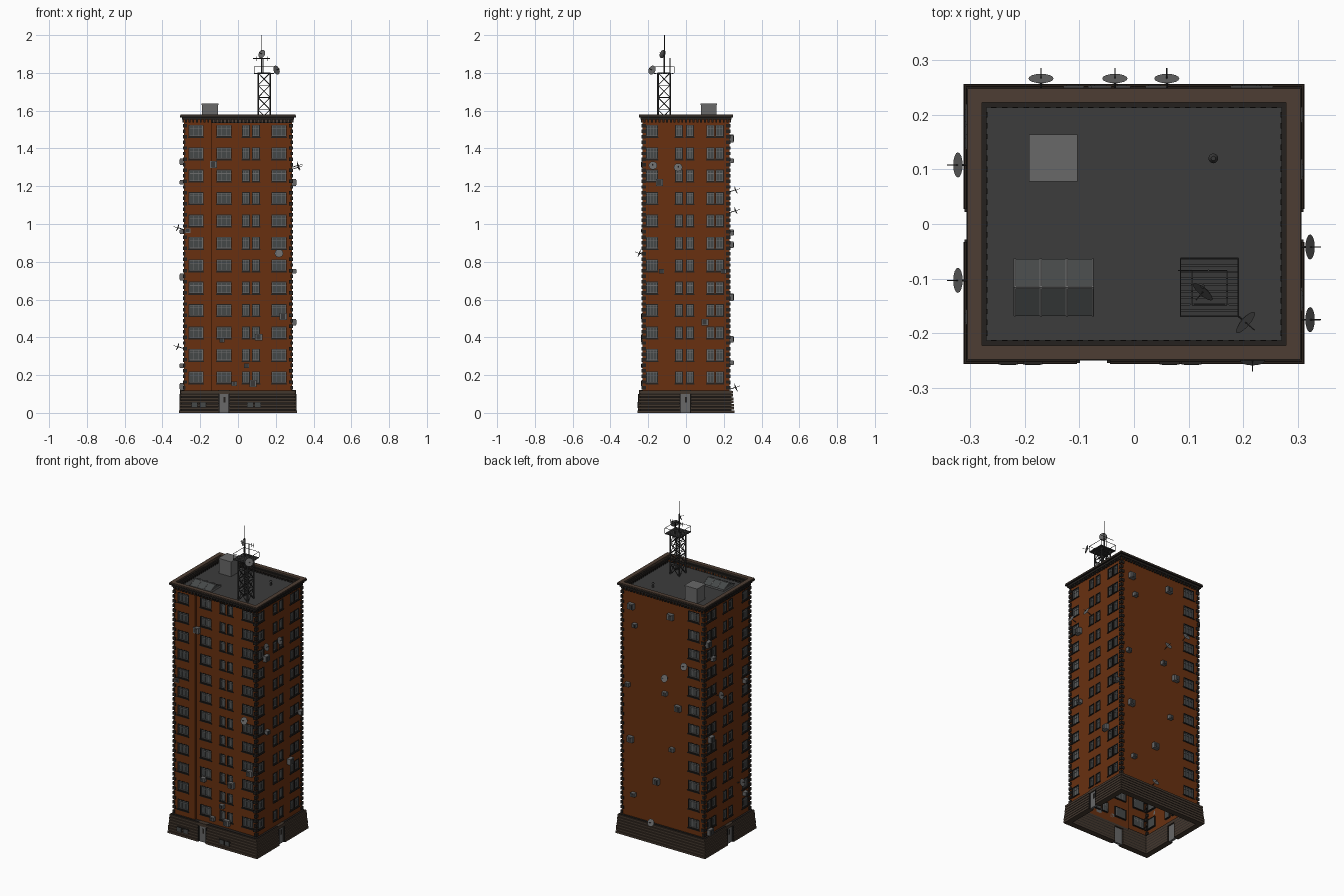
import bpy, bmesh, math
from mathutils import Vector, Matrix

cube = bpy.data.objects.get("Cube")
if cube:
    bpy.data.objects.remove(cube)


def material(name, r, g, b):
    m = bpy.data.materials.new(name)
    m.use_nodes = True
    m.diffuse_color = (r, g, b, 1)
    m.node_tree.nodes["Principled BSDF"].inputs["Base Color"].default_value = (r, g, b, 1)
    return m


BRICK = material("brick", .14, .03, .005)
STONE = material("base_stone", .055, .038, .027)
COPING = material("coping_brown", .075, .048, .033)
DARK = material("dark_trim", .018, .015, .013)
ROOF = material("roof_felt", .045, .045, .045)
GLASS = material("window_glass", .06, .065, .065)
FRAME = material("window_frame", .15, .15, .15)
GREY = material("grey_metal", .14, .14, .14)
STEEL = material("dark_steel", .04, .04, .04)

Z = Vector((0, 0, 1))
# Each side: direction along the wall, outward direction, half length, half depth
SIDES = {"front": (Vector((1, 0, 0)), Vector((0, -1, 0))),
         "back": (Vector((1, 0, 0)), Vector((0, 1, 0))),
         "left": (Vector((0, 1, 0)), Vector((1, 0, 0))),
         "right": (Vector((0, 1, 0)), Vector((-1, 0, 0)))}
WX, WY = .286, .23
HALF = {"front": (WX, WY), "back": (WX, WY), "left": (WY, WX), "right": (WY, WX)}


class Part:
    """Collects simple solids into one mesh object."""

    def __init__(self, name, *mats):
        self.name, self.mats, self.bm = name, mats, bmesh.new()

    def paint(self, verts, mat):
        for f in {f for v in verts for f in v.link_faces}:
            f.material_index = self.mats.index(mat)

    def box(self, lo, hi, mat=None):
        lo, hi = Vector(lo), Vector(hi)
        m = Matrix.Translation((lo + hi) / 2) @ Matrix.Diagonal((*(abs(c) for c in hi - lo), 1))
        self.paint(bmesh.ops.create_cube(self.bm, size=1, matrix=m)["verts"], mat or self.mats[0])

    def side_box(self, side, u0, u1, d0, d1, z0, z1, mat=None):
        U, N = SIDES[side]
        self.box(U * u0 + N * d0 + Z * z0, U * u1 + N * d1 + Z * z1, mat)

    def quad(self, pts, mat, facing):
        f = self.bm.faces.new([self.bm.verts.new(p) for p in pts])
        f.normal_update()
        if f.normal.dot(facing) < 0:
            f.normal_flip()
        f.material_index = self.mats.index(mat)

    def side_quad(self, side, u0, u1, d, z0, z1, mat):
        U, N = SIDES[side]
        self.quad([U * u + N * d + Z * z for u, z in ((u0, z0), (u1, z0), (u1, z1), (u0, z1))], mat, N)

    def ring(self, ox, oy, ix, iy, z0, z1, mat=None):
        for s in (-1, 1):
            self.box((-ox, s * iy, z0), (ox, s * oy, z1), mat)
            self.box((s * ix, -iy, z0), (s * ox, iy, z1), mat)

    def cone(self, a, b, r1, r2, mat=None, n=6):
        a, b = Vector(a), Vector(b)
        m = Matrix.Translation((a + b) / 2) @ (b - a).to_track_quat("Z", "Y").to_matrix().to_4x4()
        v = bmesh.ops.create_cone(self.bm, cap_ends=True, segments=n, radius1=r1, radius2=r2,
                                  depth=(b - a).length, matrix=m)["verts"]
        self.paint(v, mat or self.mats[0])

    def rod(self, a, b, r=.002, mat=None):
        self.cone(a, b, r, r, mat)

    def dish(self, c, aim, r=.023):
        c, aim = Vector(c), Vector(aim).normalized()
        self.cone(c - aim * r * .2, c, r * .55, r, GREY, 16)
        self.cone(c - aim * r * .3, c - aim * r * .2, r * .1, r * .55, GREY, 16)
        self.rod(c, c + aim * r * .9, .0012, STEEL)

    def done(self):
        me = bpy.data.meshes.new(self.name)
        self.bm.to_mesh(me)
        self.bm.free()
        for m in self.mats:
            me.materials.append(m)
        ob = bpy.data.objects.new(self.name, me)
        bpy.context.collection.objects.link(ob)


# Brick walls with window openings; columns are (centre, width)
ROWS = [.188 + .1186 * i for i in range(12)]
WH, Z0, Z1 = .032, .11, 1.56
walls = Part("brick_walls", BRICK)
windows = Part("windows", GLASS, FRAME, DARK)


def window(side, c, w, z, d):
    a, b, lo, hi = c - w / 2, c + w / 2, z - WH, z + WH
    windows.side_quad(side, a, b, d - .008, lo, hi, GLASS)
    for u in (a, b - .004):
        windows.side_box(side, u, u + .004, d - .01, d + .001, lo, hi, DARK)
    for y in (lo, hi - .004):
        windows.side_box(side, a, b, d - .01, d + .001, y, y + .004, DARK)
    windows.side_box(side, a - .002, b + .002, d, d + .005, lo - .005, lo, DARK)
    # Casement bars and transom
    n = 3 if w > .05 else 2
    for i in range(n + 1):
        u = a + .006 + (w - .012) * i / n
        windows.side_box(side, u - .0015, u + .0015, d - .008, d - .005, lo + .004, hi - .004, FRAME)
    for y in (lo + .0055, hi - .02, hi - .0055):
        windows.side_box(side, a + .004, b - .004, d - .008, d - .005, y - .0015, y + .0015, FRAME)


def wall(side, u0, u1, d, columns):
    edge = u0
    for c, w in columns:
        walls.side_quad(side, edge, c - w / 2, d, Z0, Z1, BRICK)
        below = Z0
        for z in ROWS:
            walls.side_quad(side, c - w / 2, c + w / 2, d, below, z - WH, BRICK)
            window(side, c, w, z, d)
            below = z + WH
        walls.side_quad(side, c - w / 2, c + w / 2, d, below, Z1, BRICK)
        edge = c + w / 2
    walls.side_quad(side, edge, u1, d, Z0, Z1, BRICK)


STEP, SX = .016, -.14
wall("front", -WX, SX, WY, [(-.222, .08)])
wall("front", SX, WX, WY - STEP, [(-.074, .08), (.042, .042), (.095, .042), (.217, .08)])
walls.quad([(SX, -WY, Z0), (SX, -WY + STEP, Z0), (SX, -WY + STEP, Z1), (SX, -WY, Z1)], BRICK, Vector((1, 0, 0)))
wall("back", -WX, WX, WY, [(-.215, .08)])
for s in ("left", "right"):
    wall(s, -WY, WY, WX, [(-.18, .064), (-.037, .042), (.021, .042), (.13, .044), (.178, .044)])
walls.done()
windows.done()

# Corner quoins, alternately long and short
quoins = Part("corner_quoins", DARK)
for i in range(48):
    z, L = .125 + i * .0295, (.016 if i % 2 else .009)
    for sx in (-1, 1):
        for sy in (-1, 1):
            quoins.box((sx * (WX - L), sy * (WY - .017), z), (sx * (WX + .006), sy * (WY + .006), z + .018))
quoins.done()

# Rusticated base: stepped courses, interrupted by the doorways
DOORS = {"front": -.074, "left": -.003, "right": -.003}
base = Part("stone_base", STONE, DARK)
for s, (L, D) in HALF.items():
    out = .026
    spans = [(-L - out, L + out)]
    if s in DOORS:
        spans = [(-L - out, DOORS[s] - .03), (DOORS[s] + .03, L + out)]
    for i in range(7):
        e = out - .0012 * i
        for a, b in spans:
            a, b = max(a, -L - e), min(b, L + e)
            base.side_box(s, a, b, D - .01, D + e, i * .0171, i * .0171 + .0135)
            base.side_box(s, max(a, -L - .012), min(b, L + .012), D - .01, D + .012,
                          i * .0171 + .0135, i * .0171 + .0171, DARK)
    if s in DOORS:
        base.side_box(s, DOORS[s] - .03, DOORS[s] + .03, D - .01, D + .02, .1, .12)
base.done()

# Entrance doors and small basement windows
doors = Part("entrance_doors", GREY, DARK, GLASS)
for s, u in DOORS.items():
    D = HALF[s][1]
    doors.side_box(s, u - .028, u + .028, D, D + .014, 0, .1)
    doors.side_box(s, u - .003, u + .009, D + .014, D + .016, .055, .085, DARK)
    for sign in (-1, 1):
        doors.side_box(s, u + sign * .028 - .003, u + sign * .028 + .003, D, D + .024, 0, .1, DARK)
for u in (-.23, -.185, .065, .105):
    doors.side_box("front", u - .018, u + .018, WY, WY + .027, .026, .058, DARK)
    doors.side_box("front", u - .014, u + .014, WY, WY + .0275, .03, .054, GLASS)
doors.done()

# Cornice with dentils, parapet and roof
cornice = Part("cornice_and_parapet", DARK, COPING)
cornice.ring(.297, .241, .27, .213, 1.553, 1.565)
cornice.ring(.306, .25, .278, .222, 1.565, 1.574)
cornice.ring(.304, .248, .278, .222, 1.574, 1.58, COPING)
cornice.ring(.281, .225, .278, .222, 1.54, 1.574, COPING)
for s, (L, D) in HALF.items():
    n = round(2 * L / .02)
    for i in range(n):
        u = -L + (i + .5) * 2 * L / n
        cornice.side_box(s, u - .005, u + .005, D - .018, D + .009, 1.538, 1.553)
cornice.done()
roof = Part("flat_roof", ROOF)
roof.box((-.28, -.224, 1.535), (.28, .224, 1.542))
roof.done()

# Rooftop hut, skylight and vent
hut = Part("roof_hut", GREY)
hut.box((-.19, .08, 1.54), (-.105, .162, 1.63))
hut.box((-.192, .078, 1.63), (-.103, .164, 1.637))
hut.done()
sky = Part("skylight", GLASS, GREY)
X0, X1, YR, ZR, ZE = -.218, -.075, -.116, 1.578, 1.552
sky.box((X0, YR - .052, 1.54), (X1, YR + .052, ZE), GREY)
for s in (-1, 1):
    ye = YR + s * .052
    sky.quad([(X0, YR, ZR), (X1, YR, ZR), (X1, ye, ZE), (X0, ye, ZE)], GLASS, Z)
    for i in range(4):
        x = X0 + (X1 - X0) * i / 3
        sky.rod((x, YR, ZR), (x, ye, ZE), .0025, GREY)
for x in (X0, X1):
    sky.bm.faces.new([sky.bm.verts.new(p) for p in ((x, YR - .052, ZE), (x, YR + .052, ZE), (x, YR, ZR))])
sky.rod((X0, YR, ZR), (X1, YR, ZR), .003, GREY)
sky.done()
vent = Part("roof_vent", STEEL)
vent.cone((.145, .12, 1.54), (.145, .12, 1.565), .006, .006, n=12)
vent.cone((.145, .12, 1.565), (.145, .12, 1.573), .009, .004, n=12)
vent.done()

# Lattice mast with platform, railing and aerials
tower = Part("lattice_tower", STEEL, GREY)
TX, TY, H, PT = .138, -.116, .032, 1.8
corners = [(TX - H, TY - H), (TX + H, TY - H), (TX + H, TY + H), (TX - H, TY + H)]
for i, a in enumerate(corners):
    b = corners[(i + 1) % 4]
    tower.rod((*a, 1.54), (*a, PT), .0045)
    for k in range(4):
        z0, z1 = 1.54 + k * .065, 1.605 + k * .065
        for p, q in ((z0, z1), (z1, z0), (z1, z1)):
            tower.rod((*a, p), (*b, q), .0022)
R = .053
for k in range(9):
    y = TY - R + k * 2 * R / 9
    tower.box((TX - R, y, PT - .006), (TX + R, y + .0095, PT))
rail = [(TX - R, TY - R), (TX + R, TY - R), (TX + R, TY + R), (TX - R, TY + R)]
for i, a in enumerate(rail):
    b = rail[(i + 1) % 4]
    tower.rod((*a, PT), (*a, PT + .033), .0015)
    tower.rod((*a, PT + .033), (*b, PT + .033), .0015)
MX, MY = .126, -.114
tower.rod((MX, MY, PT), (MX, MY, 1.92), .004)
tower.rod((MX, MY, 1.92), (MX, MY, 2), .0015)
tower.rod((MX + .01, -.085, PT), (MX + .01, -.085, 1.88), .002)
tower.rod((.08, -.085, 1.876), (.17, -.085, 1.876), .0015)
for x in (.085, .1, .155, .167):
    tower.rod((x, -.085, 1.864), (x, -.085, 1.888), .001)
tower.dish((MX, MY - .01, 1.9), (-.6, -.7, .3))
tower.rod((TX + R, TY - R, PT + .02), (.2, -.176, 1.815), .002)
tower.dish((.204, -.18, 1.815), (.7, -.6, .3), .025)
tower.done()

# Air conditioners and dishes scattered over the walls: (along, height)
UNITS = {"front": [(-.13, 1.315), (-.265, .965), (.24, .51), (-.085, .385), (.11, .4), (.045, .25), (.08, .155), (-.02, .155)],
         "left": [(-.14, 1.22), (-.13, .75), (.1, .48), (.2, .75)],
         "back": [(.215, 1.45), (.19, 1.335), (-.06, 1.455), (-.02, .96), (-.11, .89), (.24, .95), (.22, .61),
                  (-.07, .62), (.04, .39), (.2, .265)],
         "right": [(.2, 1.33), (.15, 1.22), (.17, .72), (-.17, .25), (.18, .14), (-.17, .96)]}
DISHES = {"front": [(.217, .845)], "left": [(-.175, 1.31), (-.042, 1.3)],
          "back": [(-.17, 1.18), (-.035, 1.07), (.06, .135)], "right": [(.108, .98), (-.103, .35)]}
ac = Part("air_conditioners", GREY, STEEL)
dishes = Part("wall_dishes", GREY, STEEL)
for s, (U, N) in SIDES.items():
    D = HALF[s][1] - (STEP if s == "front" else 0)
    for i, (u, z) in enumerate(UNITS[s]):
        w, h = ((.019, .018), (.014, .012))[i % 2]
        ac.side_box(s, u - w, u + w, D, D + .022, z - h, z + h)
        ac.side_box(s, u - w * .7, u + w * .5, D + .022, D + .024, z - h * .7, z + h * .7, STEEL)
    for u, z in DISHES[s]:
        c = U * u + N * (D + .036) + Z * z
        dishes.rod(U * u + N * D + Z * (z - .01), c - N * .005, .002, STEEL)
        dishes.dish(c, N + Z * .4)
ac.done()
dishes.done()
